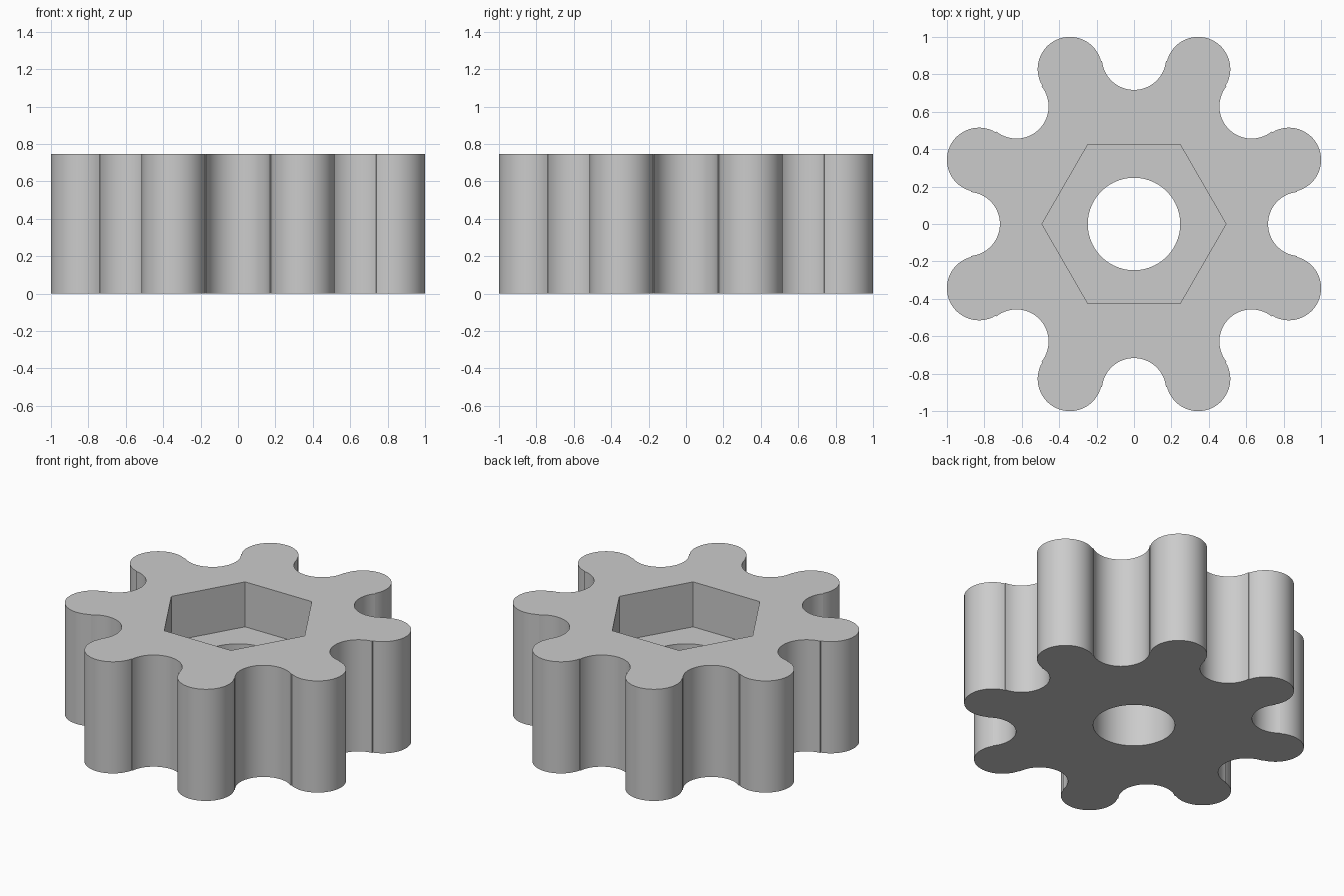
import bpy
import bmesh
from math import cos, sin, radians, tau

HEIGHT = 0.745
POCKET_DEPTH = 0.30
LOBES = 8

if "Cube" in bpy.data.objects:
    bpy.data.objects.remove(bpy.data.objects["Cube"])

# Single plain grey
grey = bpy.data.materials.new("plain grey")
grey.use_nodes = True
color = (0.6, 0.6, 0.6, 1)
grey.diffuse_color = color
grey.node_tree.nodes["Principled BSDF"].inputs["Base Color"].default_value = color


def arc(center_dist, center_angle, radius, start, end, steps):
    """Points on an arc whose angles are relative to its centre's direction."""
    cx, cy = center_dist * cos(center_angle), center_dist * sin(center_angle)
    angles = [center_angle + radians(start + (end - start) * i / steps)
              for i in range(steps + 1)]
    return [(cx + radius * cos(a), cy + radius * sin(a)) for a in angles]


def prism(name, points, bottom, top):
    """Extrude a closed outline between two heights."""
    bm = bmesh.new()
    face = bm.faces.new([bm.verts.new((x, y, bottom)) for x, y in points])
    moved = bmesh.ops.extrude_face_region(bm, geom=[face])["geom"]
    bmesh.ops.translate(bm, vec=(0, 0, top - bottom),
                        verts=[v for v in moved if isinstance(v, bmesh.types.BMVert)])
    bmesh.ops.recalc_face_normals(bm, faces=bm.faces)
    mesh = bpy.data.meshes.new(name)
    bm.to_mesh(mesh)
    bm.free()
    mesh.materials.append(grey)
    obj = bpy.data.objects.new(name, mesh)
    bpy.context.collection.objects.link(obj)
    return obj


def ring(radius, sides):
    return [(radius * cos(tau * i / sides), radius * sin(tau * i / sides))
            for i in range(sides)]


# Knob outline: alternating round lobes and scooped grips
outline = []
for i in range(LOBES):
    angle = tau * i / LOBES
    outline += arc(0.889, angle, 0.172, 264, 96, 28)
    outline += arc(0.8966, angle + tau / LOBES / 2, 0.172, -98, 98, 32)
knob = prism("lobed_knob", outline, 0, HEIGHT)

# Hexagonal nut pocket and round through hole
cutters = [
    prism("hex_pocket_cutter", ring(0.492, 6), HEIGHT - POCKET_DEPTH, HEIGHT + 0.1),
    prism("bolt_hole_cutter", ring(0.247, 96), -0.1, HEIGHT + 0.2),
]
bpy.context.view_layer.objects.active = knob
for cutter in cutters:
    cutter.hide_render = True
    cut = knob.modifiers.new(cutter.name, "BOOLEAN")
    cut.operation = "DIFFERENCE"
    cut.solver = "EXACT"
    cut.object = cutter
    bpy.ops.object.modifier_apply(modifier=cut.name)
    bpy.data.objects.remove(cutter)

# Smooth curved walls, crisp rims
bpy.ops.object.select_all(action="DESELECT")
knob.select_set(True)
bpy.ops.object.shade_smooth_by_angle(angle=radians(30))
